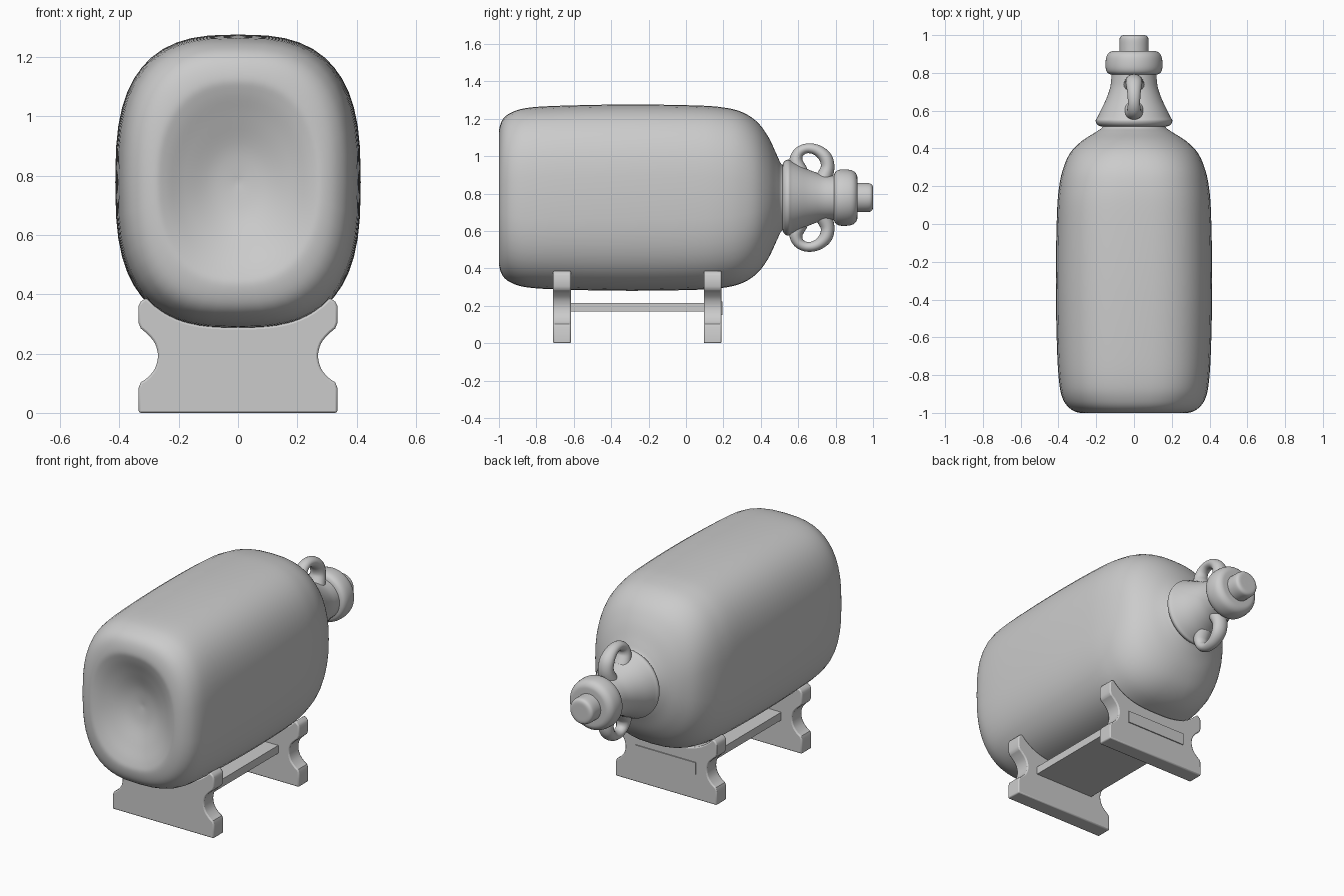
import bpy, bmesh, math
from mathutils import Vector

if "Cube" in bpy.data.objects:
    bpy.data.objects.remove(bpy.data.objects["Cube"])

CZ = 0.778  # height of the bottle axis


def finish(name, bm, angle=40):
    bmesh.ops.remove_doubles(bm, verts=bm.verts, dist=0.0005)
    bmesh.ops.recalc_face_normals(bm, faces=bm.faces)
    me = bpy.data.meshes.new(name)
    bm.to_mesh(me)
    bm.free()
    ob = bpy.data.objects.new(name, me)
    bpy.context.collection.objects.link(ob)
    bpy.ops.object.select_all(action='DESELECT')
    bpy.context.view_layer.objects.active = ob
    ob.select_set(True)
    bpy.ops.object.shade_smooth_by_angle(angle=math.radians(angle))
    return ob


def spline(pts, steps):
    # Catmull-Rom curve through the control points
    p = [Vector(q) for q in pts]
    p = [p[0]] + p + [p[-1]]
    out = []
    for i in range(1, len(p) - 2):
        a, b, c, d = p[i - 1:i + 3]
        for s in range(steps):
            t = s / steps
            out.append(0.5 * (2 * b + (c - a) * t + (2 * a - 5 * b + 4 * c - d) * t * t
                              + (3 * b - a - 3 * c + d) * t ** 3))
    return out + [p[-1]]


def loft(name, sections, seg=48, steps=5, angle=40):
    # sections along y: (y, half width, half height, squareness)
    bm = bmesh.new()
    rings = []
    for y, rx, rz, n in spline(sections, steps):
        ring = []
        for k in range(seg):
            a = 2 * math.pi * k / seg
            c, s = math.cos(a), math.sin(a)
            x = math.copysign(abs(c) ** (2 / n), c) * max(rx, 0)
            z = math.copysign(abs(s) ** (2 / n), s) * max(rz, 0)
            ring.append(bm.verts.new((x, y, CZ + z)))
        rings.append(ring)
    for r, q in zip(rings, rings[1:]):
        for k in range(seg):
            m = (k + 1) % seg
            bm.faces.new((r[k], r[m], q[m], q[k]))
    return finish(name, bm, angle)


def lathe(name, profile, steps=4, angle=40):
    return loft(name, [(y, r, r, 2) for y, r in profile], 48, steps, angle)


# bottle body with dented base and rounded shoulder
loft("bottle_body", [
    (-0.90, 0, 0, 2), (-0.915, 0.09, 0.11, 2), (-0.955, 0.18, 0.22, 2.1),
    (-0.99, 0.245, 0.305, 2.3), (-1.0, 0.285, 0.355, 2.4), (-0.98, 0.335, 0.418, 2.6),
    (-0.93, 0.375, 0.457, 2.7), (-0.84, 0.396, 0.481, 2.8), (-0.65, 0.408, 0.492, 2.8),
    (-0.3, 0.414, 0.498, 2.8), (0.05, 0.408, 0.493, 2.8), (0.2, 0.396, 0.482, 2.7),
    (0.3, 0.373, 0.457, 2.6), (0.38, 0.335, 0.405, 2.4), (0.44, 0.275, 0.325, 2.2),
    (0.485, 0.205, 0.23, 2.05), (0.51, 0.17, 0.18, 2), (0.54, 0.165, 0.165, 2)], angle=80)

# flared neck with collar
lathe("bottle_neck", [
    (0.515, 0.15), (0.518, 0.18), (0.53, 0.197), (0.548, 0.203), (0.565, 0.194),
    (0.60, 0.177), (0.66, 0.148), (0.72, 0.127), (0.77, 0.12), (0.81, 0.118)], angle=80)

# rounded ring at the mouth
lathe("mouth_ring", [
    (0.79, 0.09), (0.79, 0.115), (0.80, 0.139), (0.825, 0.15), (0.865, 0.15),
    (0.895, 0.142), (0.913, 0.122), (0.917, 0.09), (0.917, 0)], angle=80)

# cork
lathe("cork", [
    (0.90, 0.078), (0.94, 0.078), (0.975, 0.077), (0.991, 0.072), (0.999, 0.058),
    (1.0, 0.03), (1.0, 0)], angle=80)


# loop handles above and below the neck: (y, distance from axis, tube radius)
def handle(name, side):
    path = spline([(0.61, 0.14, 0.042), (0.588, 0.195, 0.036), (0.602, 0.24, 0.029),
                   (0.645, 0.263, 0.026), (0.70, 0.254, 0.029), (0.745, 0.215, 0.035),
                   (0.757, 0.16, 0.037), (0.735, 0.10, 0.045)], 5)
    bm = bmesh.new()
    rings, seg = [], 20
    for i, (y, r, w) in enumerate(path):
        a, b = path[max(i - 1, 0)], path[min(i + 1, len(path) - 1)]
        t = Vector((b[0] - a[0], b[1] - a[1])).normalized()
        ring = []
        for k in range(seg):
            u = 2 * math.pi * k / seg
            c, s = math.cos(u) * w, math.sin(u) * w * 1.25
            ring.append(bm.verts.new((s, y - t.y * c, CZ + side * (r + t.x * c))))
        rings.append(ring)
    for r, q in zip(rings, rings[1:]):
        for k in range(seg):
            m = (k + 1) % seg
            bm.faces.new((r[k], r[m], q[m], q[k]))
    bm.faces.new(rings[0])
    bm.faces.new(rings[-1])
    finish(name, bm, 80)


handle("upper_handle", 1)
handle("lower_handle", -1)


# cradle plates with scooped sides and a top matching the bottle
def plate(name, y0, y1):
    half = [(0.335, 0.0), (0.335, 0.085)]
    half += [(p.x, p.y) for p in spline([
        (0.328, 0.103), (0.305, 0.119), (0.28, 0.15), (0.27, 0.192), (0.28, 0.234),
        (0.305, 0.265), (0.328, 0.285)], 4)]
    half += [(0.335, 0.303), (0.335, 0.362), (0.328, 0.375)]
    for k in range(12):
        x = 0.31 * (1 - k / 12)
        half.append((x, CZ - 0.49 * (1 - (x / 0.405) ** 2.8) ** (1 / 2.8)))
    outline = half + [(0, CZ - 0.49)] + [(-x, z) for x, z in reversed(half)]
    bm = bmesh.new()
    f = bm.faces.new([bm.verts.new((x, y0, z)) for x, z in outline])
    ext = bmesh.ops.extrude_face_region(bm, geom=[f])
    vs = [v for v in ext["geom"] if isinstance(v, bmesh.types.BMVert)]
    bmesh.ops.translate(bm, verts=vs, vec=(0, y1 - y0, 0))
    ob = finish(name, bm, 35)
    bev = ob.modifiers.new("rounding", 'BEVEL')
    bev.width = 0.007
    bev.segments = 2
    bev.limit_method = 'ANGLE'
    bev.angle_limit = math.radians(40)


plate("front_cradle", -0.71, -0.615)
plate("back_cradle", 0.095, 0.19)


# flat stretcher board and its tenon through the back plate
def box(name, lo, hi):
    bm = bmesh.new()
    bmesh.ops.create_cube(bm, size=1)
    for v in bm.verts:
        v.co = [(a + b) / 2 + c * (b - a) for a, b, c in zip(lo, hi, v.co)]
    finish(name, bm, 30)


box("stretcher", (-0.2, -0.65, 0.168), (0.2, 0.13, 0.215))
box("tenon", (-0.2, 0.12, 0.15), (0.2, 0.196, 0.222))
